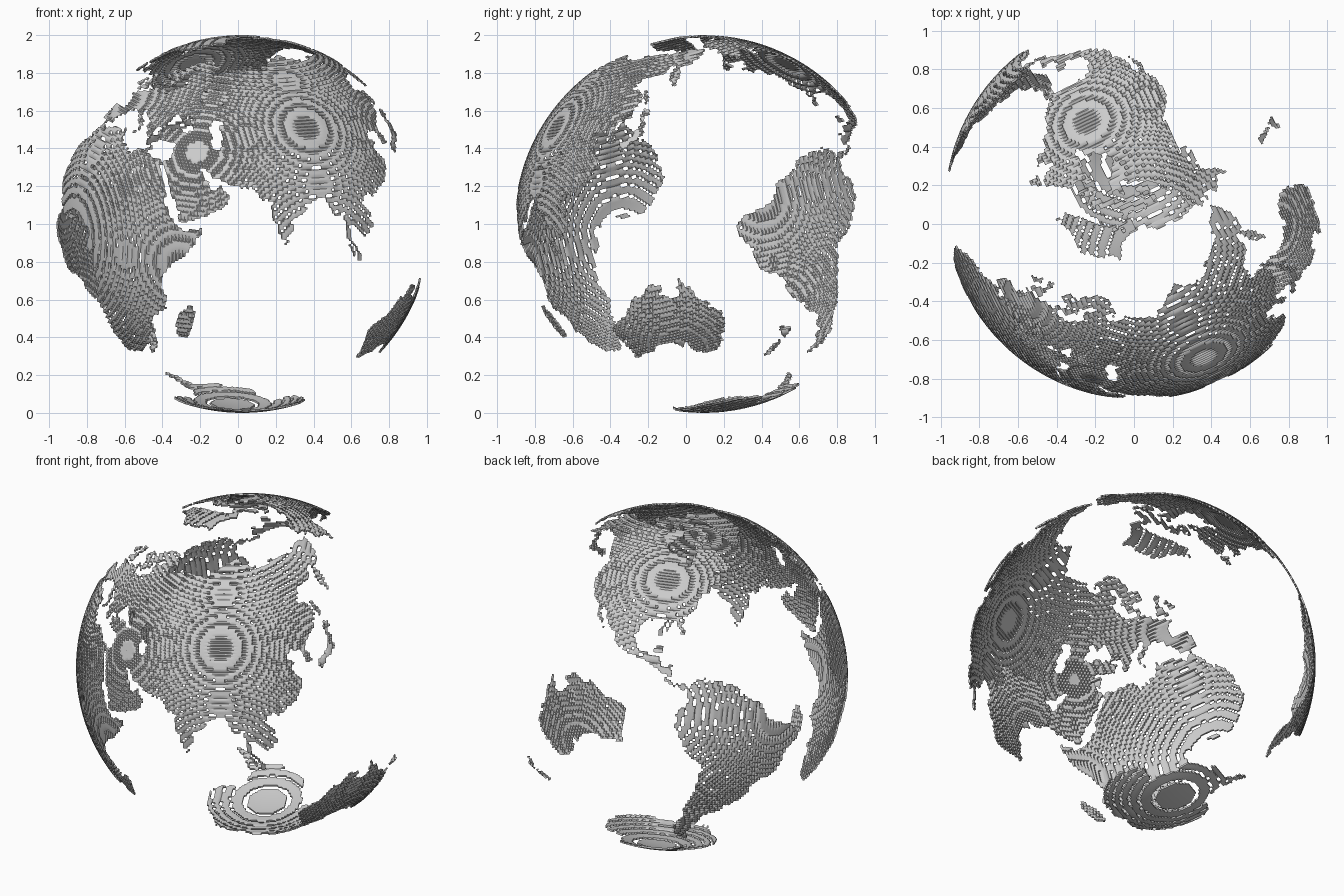
import bpy, bmesh
from math import radians, degrees, asin, atan2, sqrt
from mathutils import Vector, Matrix

N = 72                   # lattice cells per radius
CELL = 1 / N
INNER = 1 - 0.78 * CELL  # inner radius of the thin shell
outlines = []            # (part name, longitude/latitude outline, bounds)


def land(name, pts):
    xs, ys = [p[0] for p in pts], [p[1] for p in pts]
    outlines.append((name, pts, (min(xs), max(xs), min(ys), max(ys))))


# Inland seas (tested first, removed from the land)
land("sea", [(48, 46), (53, 46.5), (51, 44), (53, 41.5), (54, 39), (53.5, 36.8), (50.5, 37),
             (49, 39), (49.5, 40.5), (47.5, 43)])
land("sea", [(28, 43.3), (30.5, 46.3), (33, 45.7), (34, 44.6), (36, 45.3), (36, 46.3), (39, 47),
             (38, 44.6), (41.5, 42), (38, 41.1), (35, 42), (31.5, 41.3), (28.5, 41.4)])

# Africa
land("old_world", [
    (-6, 35.8), (-2, 35), (3, 36.8), (10, 37.3), (11, 35), (10, 34), (15, 32.3), (19, 30.3), (20, 32.5),
    (23, 32.6), (29, 31), (33, 31.3), (32.6, 29.8), (35.5, 24), (37.3, 21), (37.5, 18.5), (39.5, 15.3),
    (43, 12), (45, 10.5), (51.2, 11.9), (51, 10), (48, 4.5), (46, 2.5), (42, -1), (39.5, -4.5), (39, -7),
    (40.5, -11), (40.7, -15), (37, -17.8), (35, -20), (35.5, -24), (32.8, -26), (32, -29), (28, -33),
    (25.7, -34), (20, -34.8), (18.3, -34), (18, -32), (15, -27), (14.4, -22.5), (11.8, -17.5), (13.7, -12),
    (13.2, -9), (12, -5), (9, -1), (9.5, 3.8), (8.5, 4.6), (6, 4.3), (4.3, 6.3), (1, 6), (-2, 4.8),
    (-4, 5.2), (-7.5, 4.4), (-11, 6.7), (-13.3, 9), (-15, 11), (-16.8, 12.5), (-17.4, 14.7), (-16.2, 19),
    (-17, 21), (-14.5, 26), (-13, 27.8), (-9.8, 29.8), (-9.7, 31.5), (-7, 33.7)])
# Europe
land("old_world", [
    (-9, 43), (-9.3, 38.7), (-8.9, 37), (-6, 36.2), (-2, 36.8), (0, 39), (3.2, 42), (4, 43.5), (7.5, 43.8),
    (10, 43.8), (12.3, 41.6), (15.7, 40), (16, 38), (17, 39), (16.8, 40.5), (18.4, 40.1), (16, 41.7),
    (13.5, 43.7), (12.3, 45.4), (13.7, 45), (16, 43.5), (19.4, 41.8), (19.5, 40), (21.5, 37), (23, 36.5),
    (24, 38), (23, 40.3), (26, 40.8), (29, 41), (40, 41), (48, 42), (60, 45), (62, 60), (66, 69), (60, 68.7),
    (54, 68.5), (46, 68), (44, 66.2), (40, 64.7), (35, 64.3), (30, 62), (30, 60), (24, 59.4), (23.5, 58),
    (21.2, 57), (21, 55.3), (18.5, 54.7), (14, 54), (11, 54.2), (10.6, 57.5), (8.2, 57), (8.7, 54), (5, 53),
    (2.5, 51), (-1.5, 49.7), (-4.7, 48.5), (-1.5, 46.5), (-1.5, 43.5)])
land("old_world", [
    (28, 60.3), (22, 60), (21.5, 62.5), (25, 65), (24, 65.8), (21.3, 64.5), (17.3, 61.5), (18.8, 59.8),
    (16, 56.5), (14.2, 55.5), (12.5, 56.3), (10.5, 59.3), (7, 58), (5.3, 59), (5, 61.8), (9, 63), (12, 65),
    (15, 68.5), (22, 70.2), (28, 71), (33, 69.4), (41, 67.5), (40, 66.2), (33, 66.7), (35, 64.3), (31, 60)])
# Southern Asia
land("old_world", [
    (32.6, 30), (34.6, 28), (35.2, 28), (39, 21), (42.6, 16.5), (43.5, 12.7), (45, 12.8), (52, 15.6),
    (55.2, 17.5), (57.8, 19), (59.8, 22.5), (56.5, 24.5), (56.2, 26), (54, 24.2), (51.5, 24.3), (51.3, 26),
    (50, 26.7), (48, 30), (50, 30), (52.5, 27.5), (57, 27), (58, 25.6), (61.5, 25.2), (66.7, 25.2),
    (68.5, 23.5), (70, 21), (72.6, 21.5), (73, 17), (74.8, 13), (76.3, 9.5), (77.5, 8), (79, 10), (80.2, 13),
    (80.2, 15.5), (82.5, 16.8), (87, 21.3), (91, 22.5), (94.3, 16), (97.5, 16.5), (98.5, 12), (98.4, 8),
    (101, 3), (103.5, 1.3), (103.4, 4), (100.3, 8), (99.3, 10.5), (100.5, 13.5), (103, 11), (105, 8.7),
    (109, 11.5), (108.8, 15), (106, 19), (108, 21.6), (110, 20.5), (114, 22.3), (118.5, 24.5), (121.8, 28.5),
    (121.8, 31.5), (119.3, 35), (122.5, 37), (118, 38.5), (121.3, 40.8), (121, 46), (60, 46), (48, 42),
    (40, 41), (29, 41), (26.3, 39.5), (27.3, 37), (30.5, 36.7), (36, 36.7), (35.5, 33.5), (34.3, 31.2)])
# Northern Asia
land("old_world", [
    (119, 39), (121.3, 40.8), (125, 39.5), (126.5, 37), (126.5, 34.5), (129.3, 35.5), (129, 38),
    (127.5, 39.7), (132, 43.2), (135.5, 44.5), (140.3, 48.5), (141, 53), (137.5, 54), (135.3, 54.8),
    (142.5, 59.2), (152, 59), (155, 59.5), (160, 61.8), (163.5, 62), (156, 57), (156.7, 51), (162, 56),
    (163, 59), (170, 60), (179, 62.5), (190, 66), (180, 69), (170, 70), (160, 69.7), (150, 71.5),
    (140, 72.5), (130, 71.2), (113, 73.7), (104, 77.7), (90, 75.5), (81, 73.5), (80.5, 72), (73, 71),
    (72, 68.5), (68.5, 68.5), (66, 69), (60, 68), (55, 50), (58, 44)])

# North America, north and south halves
land("new_world", [
    (-168, 65.6), (-161, 66.3), (-166.5, 68.3), (-156.5, 71.3), (-141, 69.6), (-128, 70), (-115, 68.3),
    (-108, 68), (-95, 68), (-94, 71.8), (-88, 68.5), (-82, 69.5), (-81.5, 67.5), (-86.5, 66), (-94, 61),
    (-94.5, 58.8), (-92.5, 57), (-82.3, 55.2), (-82, 53), (-79.5, 51.4), (-79, 54.5), (-77, 57.5),
    (-78, 62.3), (-73.5, 62.3), (-69.5, 59), (-65, 60), (-61, 56), (-56, 52.5), (-60, 50), (-66.5, 50),
    (-69, 48), (-123, 48), (-128, 52), (-131, 55.5), (-137, 58.5), (-147, 61), (-152, 59), (-158, 56.5),
    (-164.5, 54.7), (-158, 58.6), (-162, 59), (-166, 62), (-161, 64.3)])
land("new_world", [
    (-72, 49), (-64.5, 49), (-65, 47), (-60.5, 46), (-65.7, 43.6), (-66.5, 45), (-70.5, 43.3), (-70, 41.7),
    (-74, 40.5), (-76, 37), (-75.6, 35.3), (-81.2, 31.5), (-80.1, 26), (-81.5, 25.6), (-82.8, 28), (-84, 30),
    (-89.5, 30), (-94.5, 29.4), (-97.3, 27.5), (-97.7, 22), (-95.5, 18.6), (-91.5, 18.6), (-90.3, 21),
    (-87, 21.4), (-88.3, 16), (-83.3, 15), (-83.6, 11), (-81, 9), (-79, 9.5), (-77.3, 8), (-80, 7.4),
    (-83, 8.4), (-85.7, 10), (-87.6, 13), (-94, 16.2), (-97, 15.9), (-105.5, 20), (-106, 23), (-109.5, 26),
    (-113, 31), (-114.7, 30), (-110, 23.2), (-112, 25), (-115, 28), (-117, 32.5), (-120.6, 34.6),
    (-124.3, 40.3), (-124, 47), (-123, 49)])
# South America
land("new_world", [
    (-77.5, 8), (-75.5, 10.7), (-72, 12), (-71.5, 10.8), (-68.3, 11), (-62, 10.7), (-60, 8.5), (-57, 6),
    (-51.5, 4.3), (-50, 1), (-48, -1), (-44, -2.7), (-40, -2.9), (-35.3, -5.2), (-34.8, -8), (-37, -11.5),
    (-39, -14), (-39, -17.8), (-41, -22), (-44.5, -23), (-48.5, -26), (-48.7, -28.5), (-52, -33),
    (-54.9, -34.9), (-58, -34.2), (-56.8, -36.5), (-58, -38.2), (-62, -39), (-65, -41), (-63.7, -42.5),
    (-65.5, -45), (-67.5, -46), (-65.8, -47.8), (-69, -51), (-68.3, -52.5), (-65.2, -54.7), (-67.3, -55.5),
    (-71, -54), (-75, -51), (-75.5, -46.7), (-73, -42), (-73.6, -37.2), (-71.5, -32), (-70.3, -25),
    (-70.3, -18.3), (-76.2, -14), (-79.5, -7.5), (-81.3, -5), (-80, -3), (-80.9, -1), (-80, 0.8),
    (-77.2, 3.8), (-77.8, 7)])

# Australia
land("australia", [
    (113.7, -22.5), (113.5, -26), (115, -30), (115.7, -33), (115, -34.3), (118, -35), (120, -34),
    (123.5, -34), (126, -32.3), (131, -31.5), (134.2, -33), (135.7, -34.9), (137.8, -32.8), (138, -35.6),
    (140, -37.5), (143.5, -38.8), (146.3, -39), (150, -37.4), (151.3, -33.5), (153, -31), (153.5, -28),
    (153, -25.3), (150.8, -23.3), (149, -20.5), (146.3, -19), (145.4, -15), (143.7, -14.3), (142.5, -10.8),
    (141.6, -13), (140.8, -17.4), (139, -17.5), (135.5, -15), (136.8, -12.3), (132.5, -11.3), (130.5, -12.6),
    (129.3, -15), (126.5, -14), (123.6, -16.5), (122.2, -18.2), (119, -20), (116.8, -20.6)])

# Antarctica
land("antarctica", [
    (-180, -78), (-158, -77.5), (-150, -76.5), (-135, -74.5), (-110, -74.5), (-100, -72.5), (-80, -73),
    (-68, -70), (-66, -66.5), (-57.5, -63.3), (-61, -67), (-62, -75), (-50, -77.5), (-35, -78), (-25, -75),
    (-10, -71), (10, -70), (30, -69.5), (40, -69), (52, -66), (70, -68.3), (75, -69.5), (90, -66.7),
    (112, -66), (135, -66.2), (150, -68.5), (165, -71), (170, -72), (164, -77.5), (180, -78), (180, -91),
    (-180, -91)])

# Arctic islands
land("arctic_islands", [(-73, 78.3), (-60, 76), (-54, 71), (-53.5, 67), (-50, 62), (-44, 60), (-40, 65),
                        (-25, 69.5), (-22, 72.5), (-19, 76), (-20, 80), (-12, 81.5), (-32, 83.5), (-60, 82),
                        (-66, 80.5)])
land("arctic_islands", [(-66, 62), (-78, 64.5), (-73, 67), (-78, 70), (-89, 71), (-89, 73.5), (-80, 73.7),
                        (-68, 70), (-61.5, 66.7), (-68, 66), (-64.5, 63.5)])
land("arctic_islands", [(-105, 69), (-116, 69.3), (-118, 71.5), (-115, 73.3), (-105, 73)])
land("arctic_islands", [(-124, 72), (-123, 74.3), (-117, 73.5), (-120, 71.5)])
land("arctic_islands", [(-90, 76.5), (-80, 76.3), (-62, 82.3), (-70, 83), (-90, 81.5)])
land("arctic_islands", [(-117, 75), (-95, 74.7), (-80, 74.6), (-80, 75.6), (-97, 76.5), (-115, 76.5)])
land("arctic_islands", [(-102, 72.2), (-100, 73.8), (-90, 74), (-92, 72.2)])

# Smaller islands
land("islands", [(-59.3, 47.7), (-53, 46.8), (-53.5, 49), (-56, 51.5)])
land("islands", [(172.7, -34.5), (175, -36.5), (178.4, -37.8), (177, -39.5), (175.3, -41.6), (173.8, -39.3)])
land("islands", [(172.7, -40.6), (174.2, -41.5), (171, -44.5), (169, -46.6), (166.5, -45.9), (171, -42.5)])
land("islands", [(130.3, 33.8), (135.5, 35.6), (137, 37), (140, 40), (140, 42.5), (141.8, 45.3), (145, 43.3),
                 (141.5, 41.5), (142, 39.5), (140.7, 36), (139, 34.8), (135.5, 33.6), (131.3, 31.4)])
land("islands", [(142, 46.2), (143.4, 46.5), (143.8, 49.5), (143.2, 54), (142, 53)])
land("islands", [(-5.5, 50.2), (1.3, 51.2), (1.5, 52.7), (-1.7, 55.6), (-2, 57.6), (-4, 58.6), (-6, 57.5),
                 (-3, 54.5), (-4.8, 52)])
land("islands", [(-9.8, 51.7), (-6.3, 52.3), (-5.8, 54.5), (-8, 55.2), (-9.8, 54)])
land("islands", [(49.3, -12), (50.4, -15.7), (47.2, -25), (44, -25), (43.3, -22), (44.4, -16.5)])
land("islands", [(12.5, 38), (15.5, 38.2), (15.2, 36.8)])


def part_at(lon, lat):
    for name, pts, (x0, x1, y0, y1) in outlines:
        if not y0 <= lat <= y1:
            continue
        for x in (lon, lon + 360):
            if x0 <= x <= x1:
                inside = False
                for (ax, ay), (bx, by) in zip(pts, pts[1:] + pts[:1]):
                    if (ay > lat) != (by > lat) and x < ax + (lat - ay) * (bx - ax) / (by - ay):
                        inside = not inside
                if inside:
                    return name
    return "sea"


# Collect the lattice cells that lie in the shell and on land
parts = {}
for i in range(-N, N):
    for j in range(-N, N):
        x, y = (i + 0.5) * CELL, (j + 0.5) * CELL
        for k in range(-N, N):
            z = (k + 0.5) * CELL
            r2 = x * x + y * y + z * z
            if INNER * INNER <= r2 <= 1:
                name = part_at(degrees(atan2(y, x)), degrees(asin(z / sqrt(r2))))
                if name != "sea":
                    parts.setdefault(name, set()).add((i, j, k))

# Tilted earth axis, spin and globe centre
axis = Vector((0.052, -0.245, 0.968)).normalized()
tilt = Vector((0, 0, 1)).rotation_difference(axis).to_matrix().to_4x4()
place = Matrix.Translation((0.022, 0.092, 1)) @ tilt @ Matrix.Rotation(radians(-154), 4, 'Z')
MID = (1 + INNER) / 2

# Outer faces of every cell group, softened and fitted to the shell
for name, cells in parts.items():
    bm = bmesh.new()
    corner = {}

    def vert(key):
        if key not in corner:
            corner[key] = bm.verts.new([c * CELL for c in key])
        return corner[key]

    for c in cells:
        for a in range(3):
            b, d = (a + 1) % 3, (a + 2) % 3
            for side in (0, 1):
                n = list(c)
                n[a] += 2 * side - 1
                if tuple(n) in cells:
                    continue
                ring = []
                for u, v in ((0, 0), (1, 0), (1, 1), (0, 1)):
                    p = list(c)
                    p[a] += side
                    p[b] += u
                    p[d] += v
                    ring.append(vert(tuple(p)))
                bm.faces.new(ring if side else ring[::-1])
    for v in bm.verts:  # snap to the two skins, then relax the steps along the coasts and gaps
        r = v.co.length
        v.co *= min(max(MID + (r - MID) * 4, INNER), 1) / r
    skin = {v: v.co.length for v in bm.verts}
    bmesh.ops.smooth_vert(bm, verts=bm.verts[:], factor=0.5, use_axis_x=True, use_axis_y=True, use_axis_z=True)
    for v in bm.verts:
        v.co *= skin[v] / v.co.length
    bm.transform(place)
    mesh = bpy.data.meshes.new(name)
    bm.to_mesh(mesh)
    bm.free()
    obj = bpy.data.objects.new(name, mesh)
    bpy.context.collection.objects.link(obj)
    bpy.ops.object.select_all(action='DESELECT')
    obj.select_set(True)
    bpy.context.view_layer.objects.active = obj
    bpy.ops.object.shade_smooth_by_angle(angle=radians(50))
